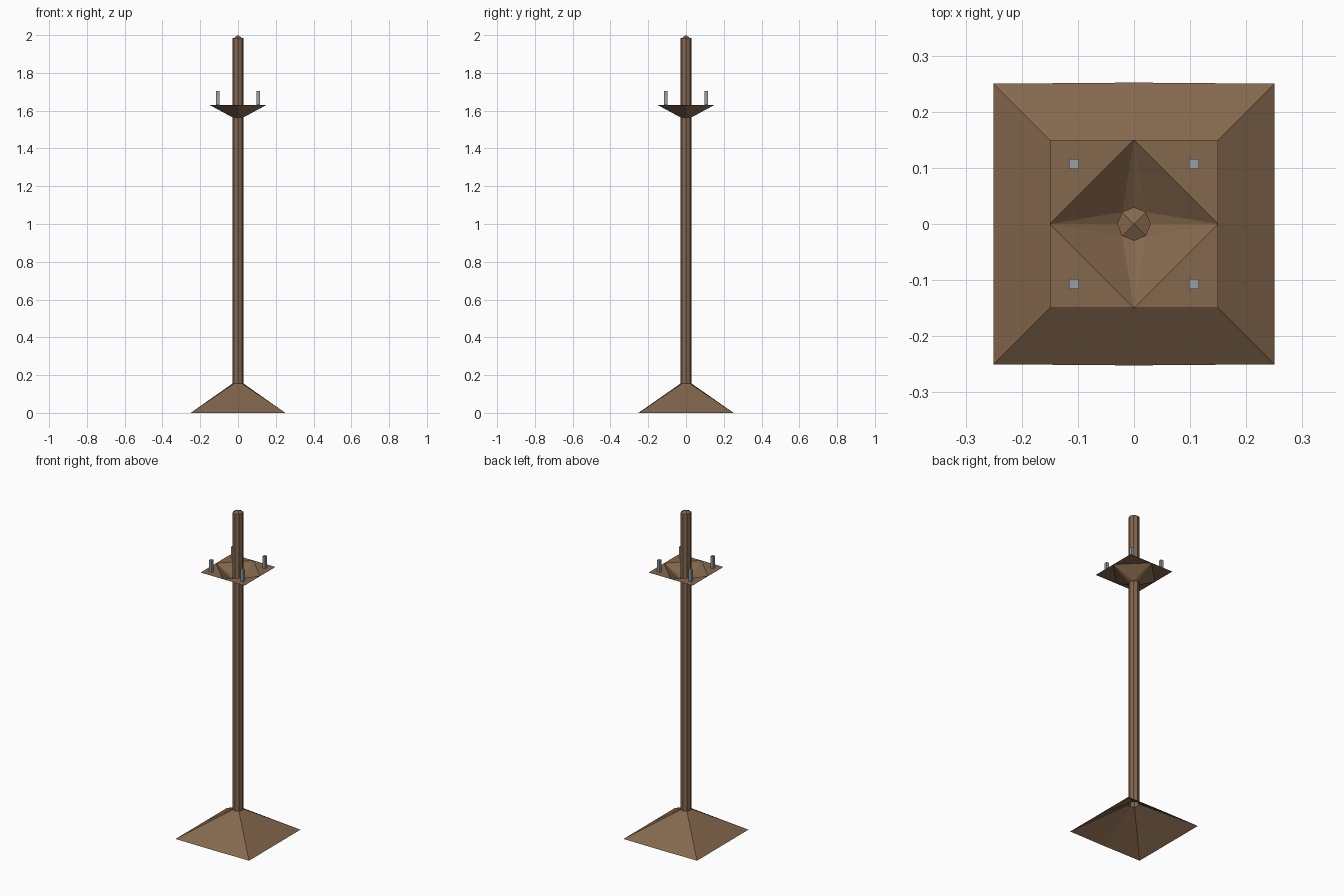
import bpy, bmesh, math

if "Cube" in bpy.data.objects:
    bpy.data.objects.remove(bpy.data.objects["Cube"])


def material(name, rgb):
    m = bpy.data.materials.new(name)
    m.diffuse_color = (*rgb, 1.0)
    m.use_nodes = True
    m.node_tree.nodes["Principled BSDF"].inputs["Base Color"].default_value = m.diffuse_color
    return m


wood = material("brown wood", (0.232, 0.138, 0.074))
metal = material("grey metal", (0.31, 0.345, 0.38))


def finish(name, bm, mat, recalc=True):
    if recalc:
        bmesh.ops.recalc_face_normals(bm, faces=bm.faces)
    me = bpy.data.meshes.new(name)
    bm.to_mesh(me)
    bm.free()
    me.materials.append(mat)
    ob = bpy.data.objects.new(name, me)
    bpy.context.collection.objects.link(ob)
    return ob


def octagon(bm, r, z):
    return [bm.verts.new((r * math.cos(i * math.pi / 4), r * math.sin(i * math.pi / 4), z))
            for i in range(8)]


def square_ring(bm, hx, hy, z, bulge=0.0):
    """Eight points round a square: edge middles (even) and corners (odd)."""
    pts = [(1, 0), (1, 1), (0, 1), (-1, 1), (-1, 0), (-1, -1), (0, -1), (1, -1)]
    return [bm.verts.new((x * hx, y * (hy + (bulge if x == 0 else 0)), z)) for x, y in pts]


def bridge(bm, a, b):
    for i in range(8):
        j = (i + 1) % 8
        bm.faces.new((a[i], a[j], b[j], b[i]))


R = 0.03

# octagonal pole with a low pointed cap
bm = bmesh.new()
low, high = octagon(bm, R, 0.155), octagon(bm, R, 1.985)
bridge(bm, low, high)
tip = bm.verts.new((0, 0, 2.0))
for i in range(1, 8, 2):
    bm.faces.new((high[i], high[(i + 1) % 8], high[(i + 2) % 8], tip))
finish("pole", bm, wood)

# hollow pyramid foot, open underneath
bm = bmesh.new()
bridge(bm, square_ring(bm, 0.2505, 0.25, 0.0, 0.002), octagon(bm, R, 0.155))
finish("foot", bm, wood, recalc=False)

# tray: flat corner triangles round a diamond funnel running down to the pole
bm = bmesh.new()
rim, neck = square_ring(bm, 0.15, 0.15, 1.63), octagon(bm, R, 1.565)
for i in range(0, 8, 2):
    j = (i + 2) % 8
    bm.faces.new((rim[i], rim[i + 1], rim[j]))
    bm.faces.new((rim[i], rim[j], neck[i + 1]))
    bm.faces.new((rim[i], neck[i + 1], neck[i]))
    bm.faces.new((rim[j], neck[j], neck[i + 1]))
finish("tray", bm, wood, recalc=False)

# four square pegs standing on the tray corners
for sx, side in ((-1, "left"), (1, "right")):
    for sy, end in ((-1, "front"), (1, "back")):
        bm = bmesh.new()
        bmesh.ops.create_cube(bm, size=1.0)
        for v in bm.verts:
            v.co = (v.co.x * 0.018 + sx * 0.107, v.co.y * 0.018 + sy * 0.107,
                    v.co.z * 0.073 + 1.6665)
        finish(f"peg_{end}_{side}", bm, metal)
